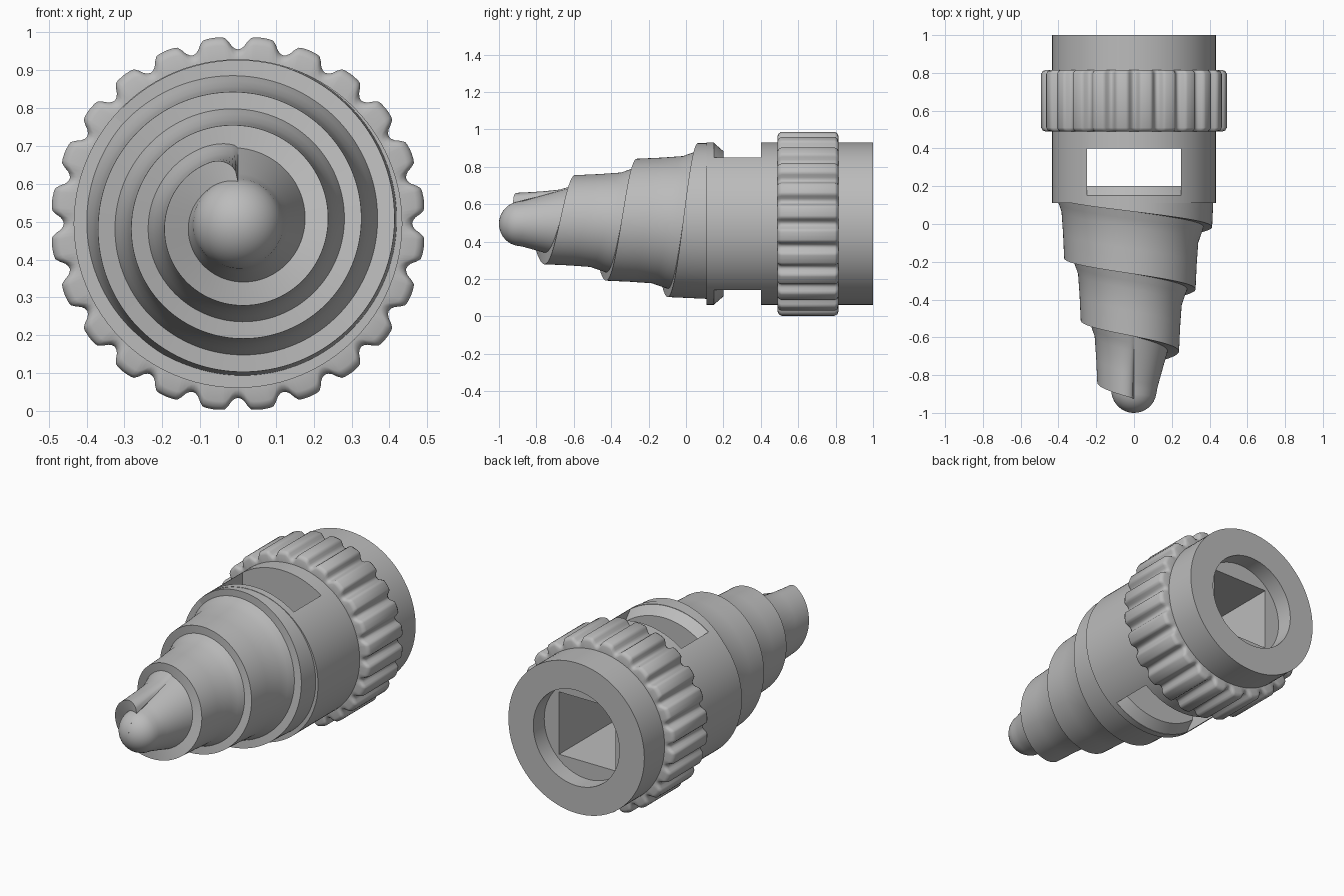
import bpy, bmesh, math

if "Cube" in bpy.data.objects:
    bpy.data.objects.remove(bpy.data.objects["Cube"])

CZ = 0.495          # height of the long axis
BODY_R = 0.434
PITCH = 0.33        # helix advance per turn
TIP_R, TIP_Y = 0.12, -0.88
END_Y = 0.12        # auger ends just inside the body

grey = bpy.data.materials.new("grey_metal")
grey.diffuse_color = (0.5, 0.5, 0.5, 1)
grey.use_nodes = True
grey.node_tree.nodes["Principled BSDF"].inputs["Base Color"].default_value = grey.diffuse_color


def add_object(name, bm, angle=30):
    me = bpy.data.meshes.new(name)
    bm.to_mesh(me)
    bm.free()
    ob = bpy.data.objects.new(name, me)
    bpy.context.collection.objects.link(ob)
    me.materials.append(grey)
    smooth(ob, angle)
    return ob


def smooth(ob, angle=30):
    bpy.ops.object.select_all(action='DESELECT')
    ob.select_set(True)
    bpy.context.view_layer.objects.active = ob
    bpy.ops.object.shade_smooth_by_angle(angle=math.radians(angle))


def skin(name, column, n, angle=30, recalc=True):
    """Skin n columns of (y, r) points turned around the long axis."""
    bm = bmesh.new()
    cols = []
    for i in range(n + 1):
        a = 2 * math.pi * i / n
        cols.append([bm.verts.new((-r * math.sin(a), y, CZ + r * math.cos(a)))
                     for y, r in column(i / n)])
    for a, b in zip(cols, cols[1:]):
        for j in range(len(a) - 1):
            bm.faces.new((a[j], a[j + 1], b[j + 1], b[j]))
    bmesh.ops.remove_doubles(bm, verts=bm.verts, dist=0.0002)
    if recalc:
        bmesh.ops.recalc_face_normals(bm, faces=bm.faces)
    return add_object(name, bm, angle)


def cut(ob, x, y0, y1, z):
    """Cut a box centred on the axis out of an object."""
    bpy.ops.mesh.primitive_cube_add(size=1, location=(0, (y0 + y1) / 2, CZ))
    box = bpy.context.object
    box.scale = (x, y1 - y0, z)
    box.hide_render = True
    mod = ob.modifiers.new("cut", 'BOOLEAN')
    mod.operation, mod.solver, mod.object = 'DIFFERENCE', 'EXACT', box
    bpy.context.view_layer.objects.active = ob
    bpy.ops.object.modifier_apply(modifier=mod.name)
    bpy.data.objects.remove(box)


# Auger: a rounded core with a stepped, widening helical lip
def core_r(y):
    if y < TIP_Y:
        return math.sqrt(max(0, TIP_R ** 2 - (y - TIP_Y) ** 2))
    return TIP_R + 0.28 * (y - TIP_Y)


def lip_r(y):
    return min(BODY_R - 0.002, 0.418 + 0.266 * y)


def auger_column(t):
    first = -0.925 + PITCH * t
    pts = [(-1 + (first + 1) * (j / 14) ** 2, 0) for j in range(15)]
    pts = [(y, core_r(y)) for y, _ in pts]
    for k in range(4):
        edge = first + PITCH * k
        for f in (0, 0.4, 0.75, 0.88, 1):
            y = min(edge + PITCH * f, END_Y)
            if edge >= END_Y:
                pts.append(pts[-1])
                continue
            g = (y - edge) / PITCH
            r = lip_r(edge) + 0.015 * g + 0.028 * max(0, (g - 0.72) / 0.28)
            if k == 0:      # lip grows out of the core at its start
                s = min(1, t / 0.07)
                w = math.sqrt(1 - (1 - s) ** 2)
                r = core_r(y) * (1 - w) + r * w
            pts.append((y, min(r, BODY_R - 0.002)))
    return pts


skin("auger_tip", auger_column, 144, 35, recalc=False)

# Body with round recess, square drive socket and cross slot
profile = [(0.11, 0), (0.11, BODY_R), (1, BODY_R), (1, 0.275), (0.9, 0.275), (0.9, 0)]
body = skin("body", lambda t: profile, 96)
cut(body, 0.5, 0.15, 0.40, 1.2)
cut(body, 0.36, 0.35, 0.95, 0.36)
smooth(body)

# Conical ramp at the front of the slot
ramp = [(0.13, 0), (0.13, BODY_R - 0.002), (0.15, BODY_R - 0.002), (0.20, 0.388), (0.20, 0)]
skin("slot_ramp", lambda t: ramp, 96)

# Grip ring with 24 rounded flutes
FLUTE = [(0, 0.460), (1.3, 0.463), (2.5, 0.473), (3.2, 0.485), (4.2, 0.493), (7.5, 0.495)]


def flute_r(deg):
    d = abs((deg + 7.5) % 15 - 7.5)
    for (a, ra), (b, rb) in zip(FLUTE, FLUTE[1:]):
        if d <= b:
            return ra + (rb - ra) * (d - a) / (b - a)
    return FLUTE[-1][1]


def ring_column(t):
    r = flute_r(t * 360)
    side = [(0.0, 0.022), (0.006, 0.008), (0.02, 0.0)]
    front = [(0.49 + dy, r - dr) for dy, dr in side]
    back = [(0.815 - dy, r - dr) for dy, dr in reversed(side)]
    return [(0.49, BODY_R - 0.01)] + front + back + [(0.815, BODY_R - 0.01)]


skin("grip_ring", ring_column, 24 * 15, 40)
